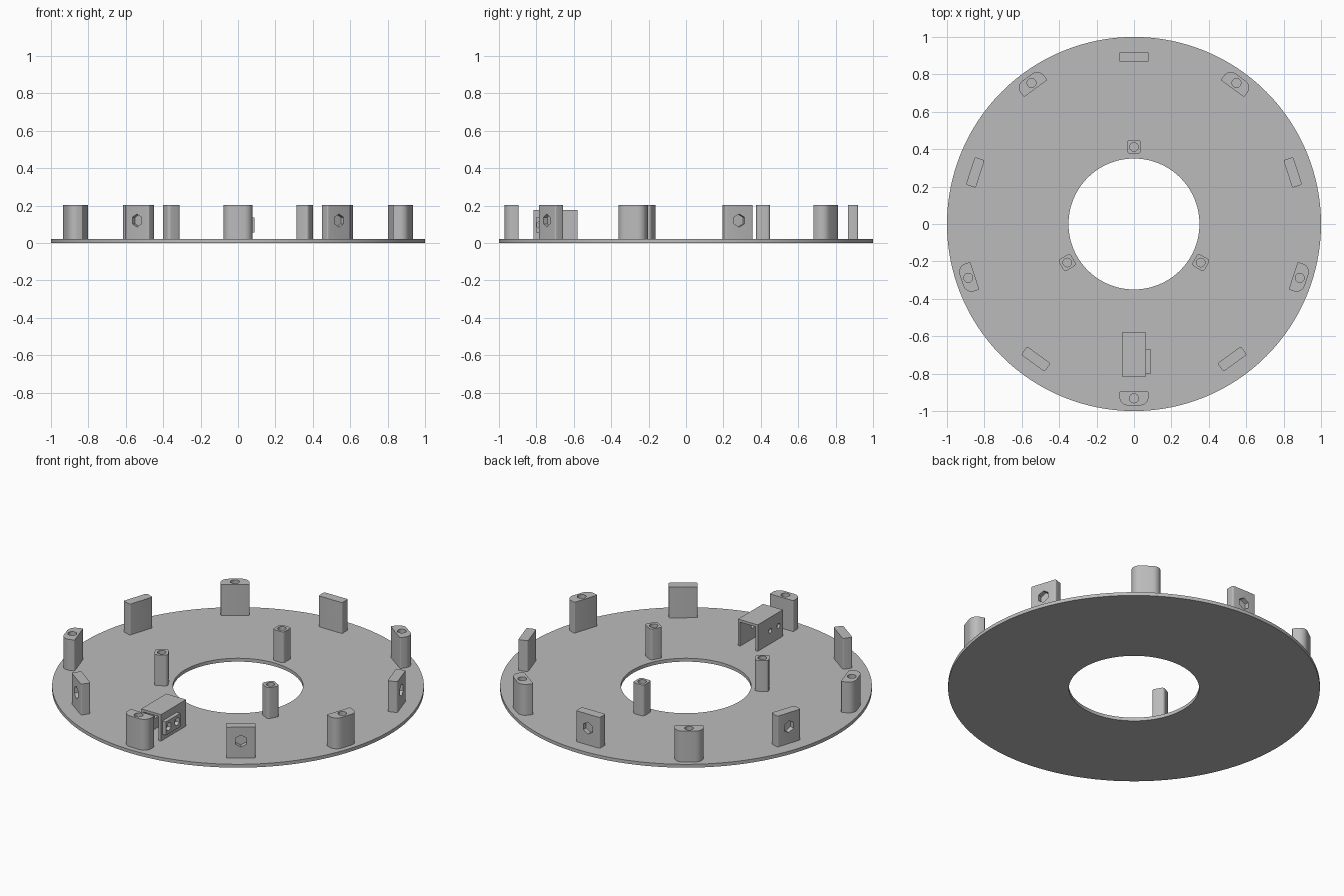
import bpy, bmesh, math
from mathutils import Matrix, Vector

cube = bpy.data.objects.get("Cube")
if cube:
    bpy.data.objects.remove(cube, do_unlink=True)

grey = bpy.data.materials.new("plain grey")
grey.use_nodes = True
COLOUR = (0.5, 0.5, 0.5, 1)
grey.diffuse_color = COLOUR
grey.node_tree.nodes["Principled BSDF"].inputs["Base Color"].default_value = COLOUR

BASE_TOP, POST_TOP = 0.02, 0.203
SIDEWAYS = Matrix.Rotation(math.pi / 2, 4, 'Y')


def finish(name, bm):
    bmesh.ops.recalc_face_normals(bm, faces=bm.faces)
    mesh = bpy.data.meshes.new(name)
    bm.to_mesh(mesh)
    bm.free()
    mesh.materials.append(grey)
    obj = bpy.data.objects.new(name, mesh)
    bpy.context.collection.objects.link(obj)
    return obj


def prism(name, points, z0, z1, matrix=Matrix()):
    """Extrude a flat outline from z0 to z1, then transform it."""
    bm = bmesh.new()
    face = bm.faces.new([bm.verts.new((x, y, z0)) for x, y in points])
    top = bmesh.ops.extrude_face_region(bm, geom=[face])["geom"]
    verts = [v for v in top if isinstance(v, bmesh.types.BMVert)]
    bmesh.ops.translate(bm, verts=verts, vec=(0, 0, z1 - z0))
    bm.transform(matrix)
    return finish(name, bm)


def circle(radius, sides=32):
    return [(radius * math.cos(math.tau * i / sides),
             radius * math.sin(math.tau * i / sides)) for i in range(sides)]


def rounded(x0, x1, width, inner, outer, steps=6):
    """Rectangle outline with separate corner radii on its two x sides."""
    h = width / 2
    corners = [(x1, h, outer, 0), (x0, h, inner, 1), (x0, -h, inner, 2), (x1, -h, outer, 3)]
    points = []
    for x, y, r, quarter in corners:
        cx = x - r if x == x1 else x + r
        cy = y - r if y > 0 else y + r
        for i in range(steps + 1):
            a = (quarter + i / steps) * math.pi / 2
            points.append((cx + r * math.cos(a), cy + r * math.sin(a)))
    return points


def box(name, low, high):
    bm = bmesh.new()
    bmesh.ops.create_cube(bm, size=1)
    low, high = Vector(low), Vector(high)
    bm.transform(Matrix.Translation((low + high) / 2) @ Matrix.Diagonal((*(high - low), 1)))
    return finish(name, bm)


def cut(obj, *cutters):
    for cutter in cutters:
        mod = obj.modifiers.new("cut", 'BOOLEAN')
        mod.object = cutter
        mod.solver = 'EXACT'
        bpy.context.view_layer.objects.active = obj
        bpy.ops.object.modifier_apply(modifier=mod.name)
        bpy.data.objects.remove(cutter, do_unlink=True)


def smooth(obj):
    bpy.ops.object.select_all(action='DESELECT')
    obj.select_set(True)
    bpy.context.view_layer.objects.active = obj
    bpy.ops.object.shade_smooth_by_angle(angle=math.radians(30))


def ring_of(obj, start, count):
    """Repeat a part evenly around the centre."""
    smooth(obj)
    name = obj.name
    for i in range(count):
        part = obj if i == 0 else obj.copy()
        if i:
            bpy.context.collection.objects.link(part)
        part.name = f"{name}_{i + 1}"
        part.rotation_euler.z = math.radians(start + i * 360 / count)


# Flat base ring
bm = bmesh.new()
profile = [bm.verts.new((x, 0, z)) for x, z in
           [(0.35, 0), (1, 0), (1, BASE_TOP), (0.35, BASE_TOP)]]
edges = [bm.edges.new((profile[i], profile[(i + 1) % 4])) for i in range(4)]
bmesh.ops.spin(bm, geom=profile + edges, cent=(0, 0, 0), axis=(0, 0, 1),
               angle=math.tau, steps=128)
bmesh.ops.remove_doubles(bm, verts=bm.verts, dist=0.0001)
smooth(finish("base_ring", bm))

# Outer screw posts, rounded on the rim side
post = prism("outer_screw_post", rounded(0.895, 0.97, 0.155, 0.006, 0.045), 0.015, POST_TOP)
cut(post, prism("bore", circle(0.024), 0.06, 0.3, Matrix.Translation((0.932, 0, 0))))
ring_of(post, -90, 5)

# Upright nut holders with a radial hole and a hexagonal pocket outside
holder = prism("nut_holder", rounded(0.865, 0.92, 0.155, 0.008, 0.008), 0.015, POST_TOP)
aim = Matrix.Translation((0, 0, 0.12)) @ SIDEWAYS
cut(holder, prism("bore", circle(0.018), 0.8, 1, aim),
    prism("pocket", circle(0.035, 6), 0.893, 1, aim))
ring_of(holder, 90, 5)

# Inner screw posts
inner = prism("inner_screw_post", rounded(0.375, 0.45, 0.072, 0.016, 0.016), 0.015, POST_TOP)
cut(inner, prism("bore", circle(0.023), 0.06, 0.3, Matrix.Translation((0.412, 0, 0))))
ring_of(inner, 90, 3)

# Channel bracket open at both ends, with a nut plate on its left wall
bracket = box("channel_bracket", (-0.065, -0.815, 0.015), (0.065, -0.58, 0.177))
cut(bracket, box("channel", (-0.05, -0.9, BASE_TOP), (0.05, -0.5, 0.162)))
plate = box("nut_plate", (0.065, -0.802, 0.055), (0.088, -0.667, 0.135))
for y in (-0.775, -0.697):
    aim = Matrix.Translation((0, y, 0.097)) @ SIDEWAYS
    cut(bracket, prism("bore", circle(0.014), -0.2, 0.2, aim))
    cut(plate, prism("pocket", circle(0.024, 6), 0.03, 0.2, aim))
smooth(bracket)
smooth(plate)
